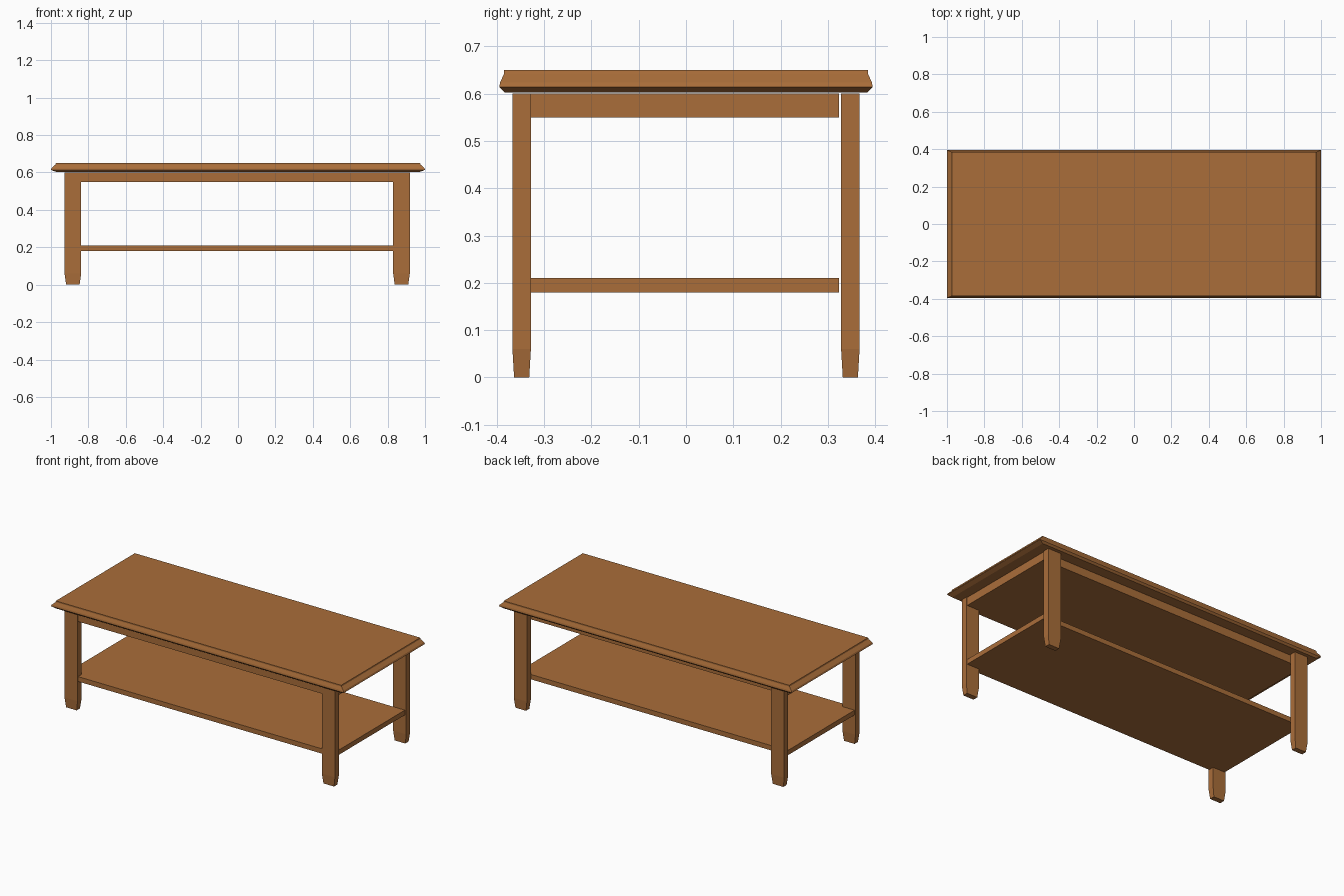
import bpy, bmesh

if "Cube" in bpy.data.objects:
    bpy.data.objects.remove(bpy.data.objects["Cube"])

wood = bpy.data.materials.new("warm_wood")
wood.diffuse_color = (0.40, 0.155, 0.042, 1)
wood.use_nodes = True
wood.node_tree.nodes["Principled BSDF"].inputs["Base Color"].default_value = wood.diffuse_color


def loft(name, cx, cy, rings):
    """Stack of rectangles (half x, half y, z) joined into a closed solid."""
    bm = bmesh.new()
    loops = [[bm.verts.new((cx + sx * hx, cy + sy * hy, z))
              for sx, sy in ((-1, -1), (1, -1), (1, 1), (-1, 1))]
             for hx, hy, z in rings]
    bm.faces.new(loops[0][::-1])
    bm.faces.new(loops[-1])
    for a, b in zip(loops, loops[1:]):
        for i in range(4):
            j = (i + 1) % 4
            bm.faces.new((a[i], a[j], b[j], b[i]))
    mesh = bpy.data.meshes.new(name)
    bm.to_mesh(mesh)
    bm.free()
    mesh.materials.append(wood)
    ob = bpy.data.objects.new(name, mesh)
    bpy.context.collection.objects.link(ob)
    return ob


# Table top with moulded edge
loft("table_top", 0, 0, [
    (0.972, 0.384, 0.603),
    (1.000, 0.395, 0.614),
    (0.996, 0.393, 0.624),
    (0.976, 0.385, 0.642),
    (0.974, 0.385, 0.650),
])

# Legs with tapered feet
for side, cx in (("left", -0.883), ("right", 0.874)):
    for end, cy in (("front", -0.3475), ("back", 0.3475)):
        loft(f"{end}_{side}_leg", cx, cy, [
            (0.036, 0.016, 0.0),
            (0.0445, 0.0195, 0.06),
            (0.0445, 0.0195, 0.60),
        ])

# Apron block and lower shelf, let into the front legs
for name, z0, z1 in (("apron", 0.55, 0.60), ("lower_shelf", 0.18, 0.21)):
    loft(name, -0.004, -0.0195, [(0.917, 0.3425, z0), (0.917, 0.3425, z1)])
